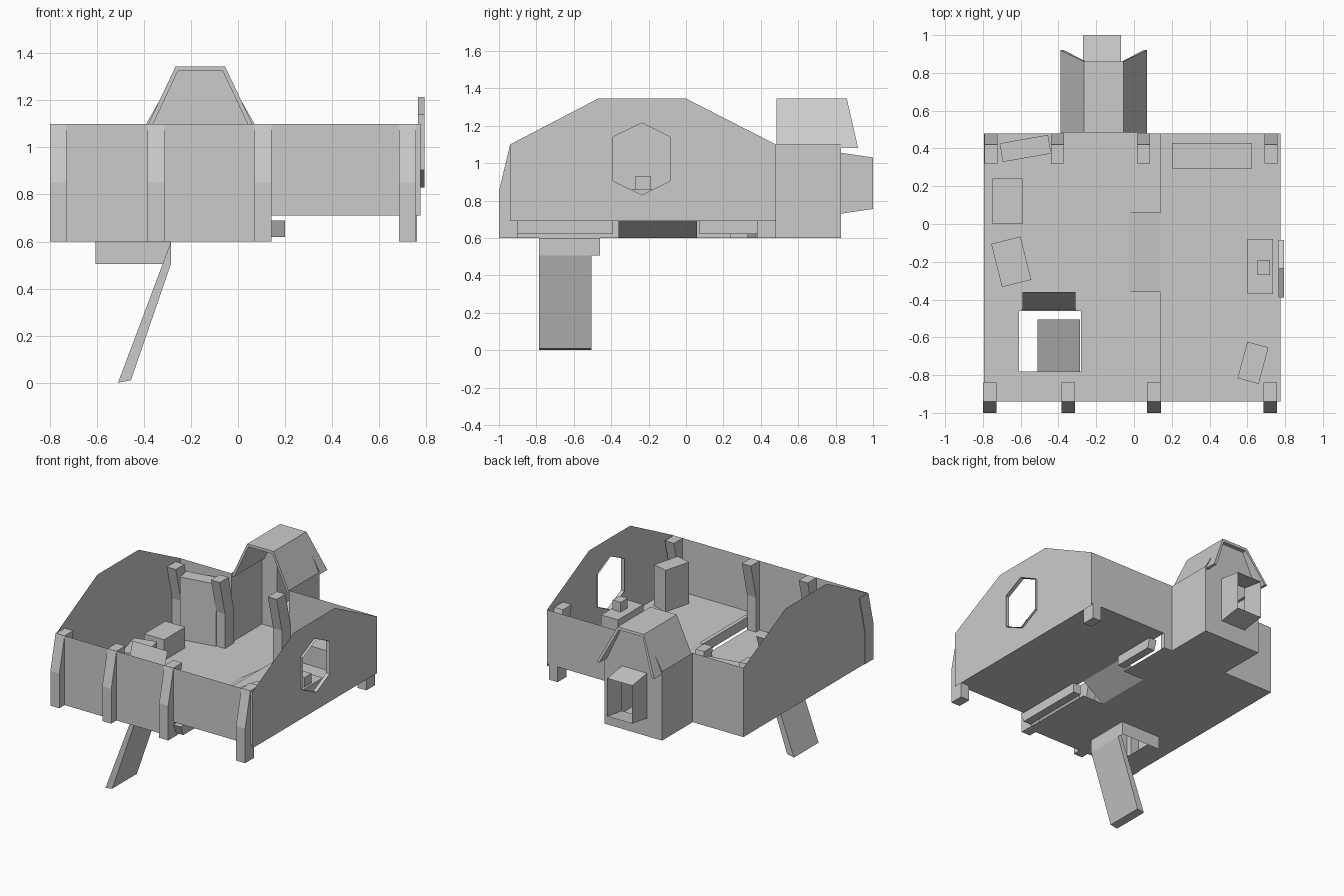
import bpy, bmesh, math
from mathutils import Vector, Matrix

if "Cube" in bpy.data.objects:
    bpy.data.objects.remove(bpy.data.objects["Cube"])


def finish(bm, name):
    bmesh.ops.recalc_face_normals(bm, faces=bm.faces)
    me = bpy.data.meshes.new(name)
    bm.to_mesh(me)
    bm.free()
    ob = bpy.data.objects.new(name, me)
    bpy.context.collection.objects.link(ob)
    return ob


def box(name, x0, x1, y0, y1, z0, z1, rot=0):
    bm = bmesh.new()
    bmesh.ops.create_cube(bm, size=1)
    bmesh.ops.scale(bm, vec=(x1 - x0, y1 - y0, z1 - z0), verts=bm.verts)
    ob = finish(bm, name)
    ob.location = ((x0 + x1) / 2, (y0 + y1) / 2, (z0 + z1) / 2)
    ob.rotation_euler.z = math.radians(rot)
    return ob


def place(axis, p, d):
    """2D profile point p at depth d along the axis."""
    return (d, p[0], p[1]) if axis == 'x' else (p[0], d, p[1])


def prism(name, profile, axis, d0, d1):
    bm = bmesh.new()
    a = [bm.verts.new(place(axis, p, d0)) for p in profile]
    b = [bm.verts.new(place(axis, p, d1)) for p in profile]
    n = len(a)
    bm.faces.new(a)
    bm.faces.new(b)
    for i in range(n):
        j = (i + 1) % n
        bm.faces.new((a[i], a[j], b[j], b[i]))
    return finish(bm, name)


def sheet(name, outline, axis, d, hole=None):
    """Flat panel, optionally with a hole."""
    bm = bmesh.new()
    loops = [outline] + ([hole] if hole else [])
    edges = []
    for loop in loops:
        vs = [bm.verts.new(place(axis, p, d)) for p in loop]
        if not hole:
            bm.faces.new(vs)
        else:
            edges += [bm.edges.new((vs[i - 1], vs[i])) for i in range(len(vs))]
    if hole:
        bmesh.ops.triangle_fill(bm, edges=edges, use_dissolve=False, use_beauty=True)
    return finish(bm, name)


def tube(name, a, b):
    """Open band between two loops of 3D points."""
    bm = bmesh.new()
    va, vb = [bm.verts.new(p) for p in a], [bm.verts.new(p) for p in b]
    for i in range(len(va)):
        bm.faces.new((va[i - 1], va[i], vb[i], vb[i - 1]))
    return finish(bm, name)


def quad(name, *pts):
    bm = bmesh.new()
    bm.faces.new([bm.verts.new(p) for p in pts])
    return finish(bm, name)


def rect(a0, a1, z0, z1):
    return [(a0, z0), (a1, z0), (a1, z1), (a0, z1)]


LOW, HIGH, TOP = 0.6, 0.71, 1.1
L, R, F, B, MID = -0.795, 0.775, -0.94, 0.48, 0.14

# lower floor with hatch opening, step notch and annex floor
xs = [L, -0.61, -0.39, -0.28, -0.03, 0.07, MID]
ys = [F, -0.78, -0.46, -0.36, 0.06, B, 0.83]
bm = bmesh.new()
grid = {(x, y): bm.verts.new((x, y, LOW)) for x in xs for y in ys}
for x0, x1 in zip(xs, xs[1:]):
    for y0, y1 in zip(ys, ys[1:]):
        hatch = -0.62 < x0 < -0.3 and y0 == -0.78
        notch = x0 >= -0.03 and y0 == -0.36
        outside = y0 == B and not -0.39 <= x0 < 0.07
        if not (hatch or notch or outside):
            bm.faces.new([grid[p] for p in ((x0, y0), (x1, y0), (x1, y1), (x0, y1))])
bmesh.ops.delete(bm, geom=[v for v in bm.verts if not v.link_faces], context='VERTS')
finish(bm, "lower_floor")

# upper floor, slope between the levels, beams under its edge
quad("upper_floor", (MID, F, HIGH), (R, F, HIGH), (R, B, HIGH), (MID, B, HIGH))
quad("floor_slope", (-0.03, -0.36, LOW), (MID, -0.36, HIGH), (MID, 0.06, HIGH), (-0.03, 0.06, LOW))
prism("floor_beam_front", [(-0.91, 0.62), (-0.39, 0.62), (-0.39, 0.69), (-0.94, 0.69)], 'x', MID, 0.2)
prism("floor_beam_back", [(0.07, 0.62), (0.38, 0.62), (0.4, 0.69), (0.07, 0.69)], 'x', MID, 0.2)

# gabled side walls, the right one with a hexagonal window
gable = [(F, TOP), (-0.47, 1.345), (0, 1.345), (B, TOP)]
sheet("left_wall", [(B, LOW), (F, LOW)] + gable, 'x', L)
hexa = [(-0.235, 1.215), (-0.085, 1.14), (-0.085, 0.905), (-0.235, 0.83), (-0.39, 0.905), (-0.39, 1.14)]
sheet("right_wall", [(B, 0.69), (F, 0.69)] + gable, 'x', R, hexa)
tube("window_frame", [place('x', p, 0.765) for p in hexa], [place('x', p, 0.793) for p in hexa])

# front and back walls; the back one opens into the annex
sheet("front_wall", [(L, LOW), (MID, LOW), (MID, HIGH), (R, HIGH), (R, TOP), (L, TOP)], 'y', F)
sheet("back_wall_left", rect(L, -0.39, LOW, TOP), 'y', B)
sheet("back_wall_right", [(0.07, LOW), (MID, LOW), (MID, HIGH), (R, HIGH), (R, TOP), (0.07, TOP)], 'y', B)

# bent wall pillars
pillar = [(-1, LOW), (-1, 0.85), (F, TOP), (-0.84, TOP), (-0.9, 0.85), (-0.9, LOW)]
for i, x in enumerate((-0.8, -0.385, 0.07, 0.685)):
    prism(f"front_pillar_{i}", pillar, 'x', x, x + 0.072)
for i, x in enumerate((-0.792, -0.44, 0.015, 0.69)):
    prism(f"back_pillar_{i}", [(-0.52 - y, z) for y, z in pillar], 'x', x, x + 0.07)

# annex behind the back wall
for side, x in (("left", -0.39), ("right", 0.07)):
    sheet(f"annex_{side}_wall", rect(B, 0.83, LOW, TOP), 'x', x)
opening = rect(-0.27, -0.07, 0.73, 1.055)
end = [(-0.39, LOW), (0.07, LOW), (0.07, TOP), (-0.06, 1.33), (-0.26, 1.33), (-0.39, TOP)]
sheet("annex_end_wall", end, 'y', 0.83, opening)
tube("annex_window_box", [place('y', p, 0.83) for p in opening],
     [place('y', p, 1.0) for p in rect(-0.27, -0.07, 0.755, 1.03)])

# annex roof: thin folded sheet with longer eaves
outer = [(-0.39, 1.08), (-0.265, 1.345), (-0.055, 1.345), (0.07, 1.08)]
inner = [(0.05, 1.08), (-0.065, 1.325), (-0.255, 1.325), (-0.37, 1.08)]
roof = prism("annex_roof", outer + inner, 'y', 0.485, 0.92)
for v in roof.data.vertices:
    if v.co.y > 0.9 and v.co.z > 1.2:
        v.co.y = 0.86

# hatch: skirt under the floor, raised lid and ramp to the ground
quad("hatch_skirt_right", (-0.285, -0.78, 0.505), (-0.285, -0.46, 0.505),
     (-0.285, -0.46, LOW), (-0.285, -0.78, LOW))
quad("hatch_skirt_back", (-0.605, -0.46, 0.505), (-0.285, -0.46, 0.505),
     (-0.285, -0.46, LOW), (-0.605, -0.46, LOW))
quad("hatch_lid", (-0.59, -0.455, LOW), (-0.31, -0.455, LOW), (-0.31, -0.36, 0.88), (-0.59, -0.36, 0.88))
prism("entry_ramp", [(-0.51, 0), (-0.455, 0.01), (-0.285, 0.505), (-0.285, 0.6), (-0.32, 0.505)], 'y', -0.785, -0.505)

# furniture
box("tall_locker", -0.705, -0.445, 0.35, 0.45, LOW, 1.05, 10)
box("left_crate", -0.75, -0.59, 0.0, 0.24, LOW, 0.75)
box("turned_crate", -0.73, -0.57, -0.318, -0.082, LOW, 0.76, 14)
box("back_bench", 0.2, 0.625, 0.295, 0.43, HIGH, 0.85)
box("right_cabinet", 0.572, 0.688, -0.835, -0.635, HIGH, 1.01, -15)
box("window_console", 0.6, 0.735, -0.37, -0.08, HIGH, 0.86)
box("console_block", 0.655, 0.72, -0.27, -0.19, 0.86, 0.93)
